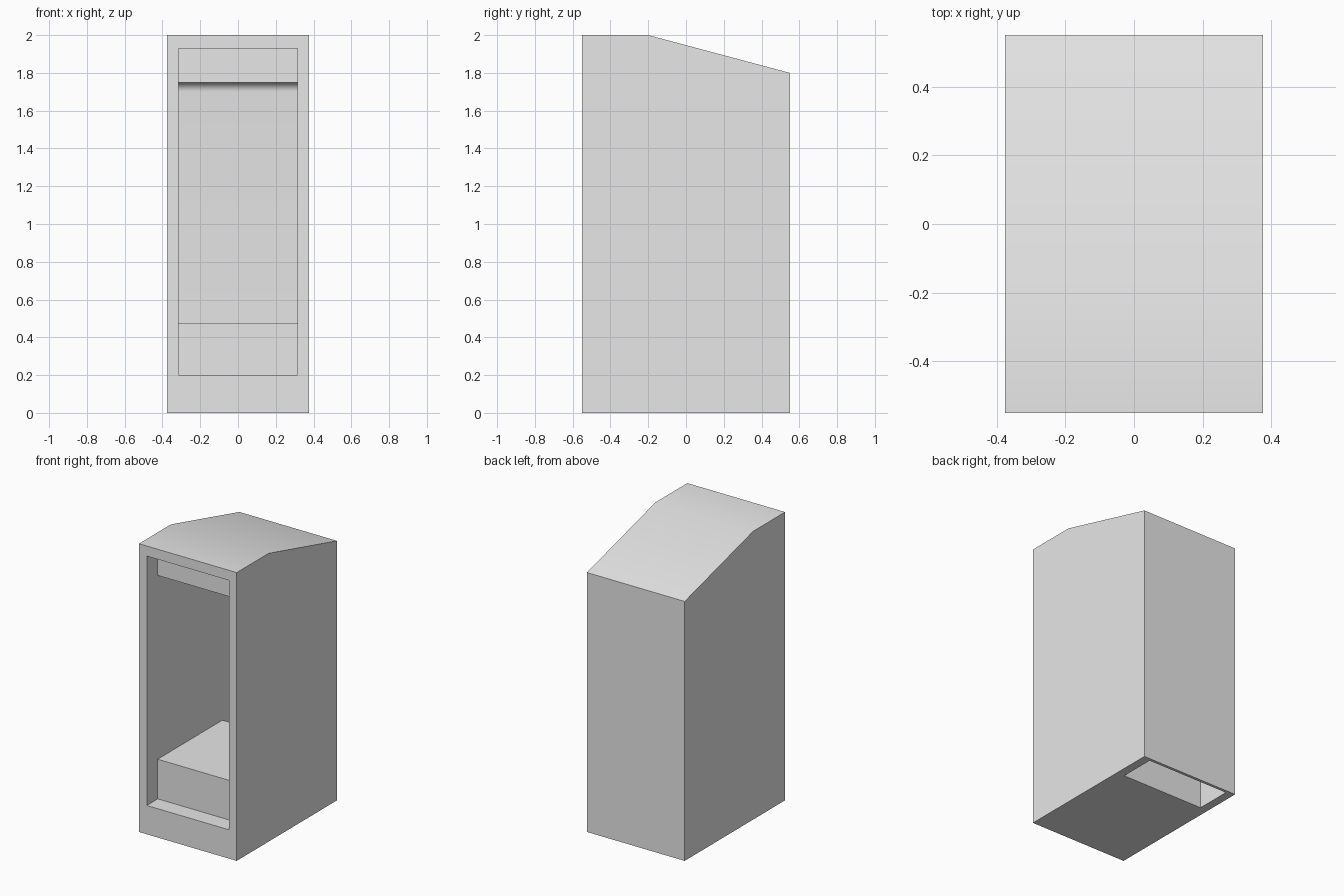
import bpy, bmesh, math

if "Cube" in bpy.data.objects:
    bpy.data.objects.remove(bpy.data.objects["Cube"], do_unlink=True)

# Single plain grey finish
grey = bpy.data.materials.new("light_grey")
grey.use_nodes = True
grey.diffuse_color = (0.8, 0.8, 0.8, 1)
grey.node_tree.nodes["Principled BSDF"].inputs["Base Color"].default_value = (0.8, 0.8, 0.8, 1)


def extrude_profile(name, profile, half_width):
    """Extrude a side (y, z) outline symmetrically along x."""
    bm = bmesh.new()
    face = bm.faces.new([bm.verts.new((-half_width, y, z)) for y, z in profile])
    result = bmesh.ops.extrude_face_region(bm, geom=[face])
    moved = [v for v in result["geom"] if isinstance(v, bmesh.types.BMVert)]
    bmesh.ops.translate(bm, vec=(2 * half_width, 0, 0), verts=moved)
    bmesh.ops.recalc_face_normals(bm, faces=bm.faces)
    mesh = bpy.data.meshes.new(name)
    bm.to_mesh(mesh)
    bm.free()
    mesh.materials.append(grey)
    obj = bpy.data.objects.new(name, mesh)
    bpy.context.collection.objects.link(obj)
    return obj


# Outer cabinet: flat front roof, then sloping to the back
FRONT, BACK = -0.55, 0.55
cabinet = extrude_profile("cabinet_shell", [
    (FRONT, 0), (BACK, 0), (BACK, 1.8), (-0.2, 2), (FRONT, 2)], 0.375)

# Hollow: front recess, chamber above the bench, rear shaft open below
RECESS, BENCH_END, REAR = -0.43, 0.28, 0.53
BENCH_TOP, CEILING, RADIUS, STEPS = 0.475, 1.75, 0.05, 8
fillet = []
for i in range(STEPS + 1):
    a = math.pi / 2 * i / STEPS
    fillet.append((REAR - RADIUS + RADIUS * math.cos(a),
                   CEILING - RADIUS + RADIUS * math.sin(a)))
hollow = extrude_profile("hollow_cutter", [
    (FRONT - 0.1, 0.2), (RECESS, 0.2), (RECESS, BENCH_TOP),
    (BENCH_END, BENCH_TOP), (BENCH_END, -0.1), (REAR, -0.1),
    *fillet,
    (RECESS, CEILING), (RECESS, 1.93), (FRONT - 0.1, 1.93)], 0.315)
hollow.hide_render = True

# Carve the hollow out of the cabinet
cut = cabinet.modifiers.new("hollow", "BOOLEAN")
cut.operation = "DIFFERENCE"
cut.solver = "EXACT"
cut.object = hollow
bpy.ops.object.select_all(action="DESELECT")
bpy.context.view_layer.objects.active = cabinet
cabinet.select_set(True)
bpy.ops.object.modifier_apply(modifier=cut.name)
bpy.data.objects.remove(hollow, do_unlink=True)

# Soft roof bend and ceiling fillet, crisp corners elsewhere
bpy.ops.object.shade_smooth_by_angle(angle=math.radians(30))
